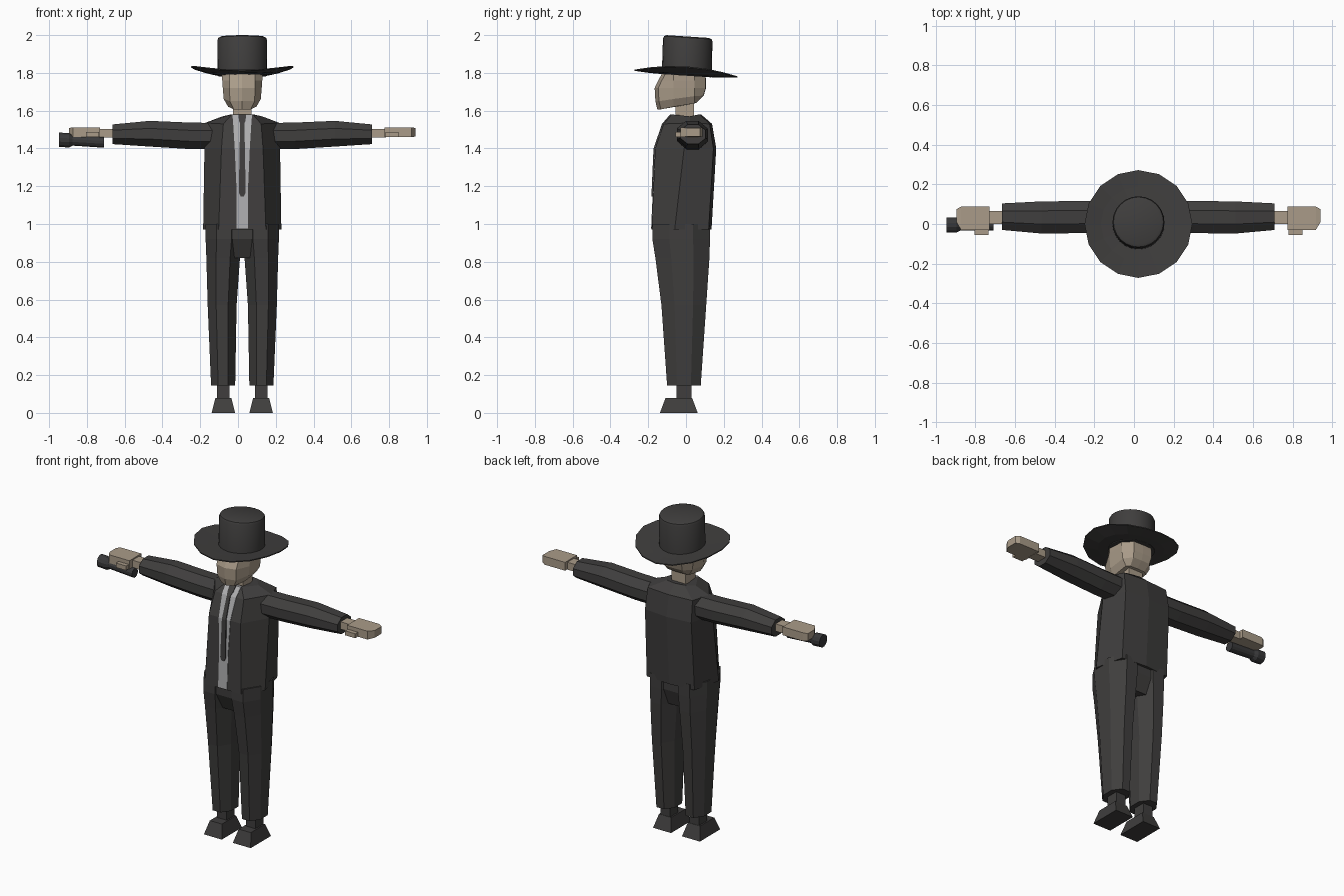
import bpy, bmesh, math

if "Cube" in bpy.data.objects:
    bpy.data.objects.remove(bpy.data.objects["Cube"])

CX = 0.0225  # body centre line


def material(name, r, g, b):
    m = bpy.data.materials.new(name)
    m.diffuse_color = (r, g, b, 1)
    m.use_nodes = True
    m.node_tree.nodes["Principled BSDF"].inputs["Base Color"].default_value = m.diffuse_color
    return m


CLOTH = material("dark_cloth", 0.05, 0.048, 0.047)
SKIN = material("skin", 0.40, 0.33, 0.25)
SHIRT = material("shirt_grey", 0.42, 0.42, 0.43)
DARK = material("dark_metal", 0.04, 0.04, 0.042)


def loft(name, rings, mat):
    """Skin a list of equal-length rings and cap both ends."""
    bm = bmesh.new()
    vs = [[bm.verts.new(p) for p in ring] for ring in rings]
    n = len(rings[0])
    for a, b in zip(vs, vs[1:]):
        for i in range(n):
            j = (i + 1) % n
            bm.faces.new((a[i], a[j], b[j], b[i]))
    bm.faces.new(vs[0])
    bm.faces.new(vs[-1])
    bmesh.ops.recalc_face_normals(bm, faces=bm.faces)
    me = bpy.data.meshes.new(name)
    bm.to_mesh(me)
    bm.free()
    me.materials.append(mat)
    ob = bpy.data.objects.new(name, me)
    bpy.context.collection.objects.link(ob)
    return ob


def smooth(ob):
    bpy.ops.object.select_all(action='DESELECT')
    ob.select_set(True)
    bpy.context.view_layer.objects.active = ob
    bpy.ops.object.shade_smooth_by_angle(angle=math.radians(35))


def oval(n, ru, rv):
    """Flat-sided polygon whose sides touch the given half sizes."""
    k = 1 / math.cos(math.pi / n)
    return [(ru * k * math.cos(2 * math.pi * (i + .5) / n),
             rv * k * math.sin(2 * math.pi * (i + .5) / n)) for i in range(n)]


def rect_z(x0, x1, y0, y1, z, s=1):
    return [(CX + s * x, y, z) for x, y in ((x0, y0), (x1, y0), (x1, y1), (x0, y1))]


def rect_x(x, y0, y1, z0, z1, s=1):
    return [(CX + s * x, y, z) for y, z in ((y0, z0), (y1, z0), (y1, z1), (y0, z1))]


def symmetric(half):
    """Close a half outline (x, y, z) running front to back."""
    left = [(-x, y, z) for x, y, z in reversed(half) if x > 0]
    return [(CX + x, y, z) for x, y, z in half + left]


# jacket body
loft("jacket", [symmetric(h) for h in (
    [(.125, -.182, .97), (.207, -.06, .97), (.165, .12, .97), (0, .135, .97)],
    [(.11, -.163, 1.40), (.200, -.01, 1.40), (.16, .145, 1.40), (0, .16, 1.40)],
    [(.10, -.118, 1.53), (.197, .02, 1.535), (.155, .125, 1.53), (0, .138, 1.53)],
    [(.055, -.075, 1.58), (.105, .02, 1.57), (.06, .07, 1.58), (0, .08, 1.58)])], CLOTH)


def front_y(z):
    pts = [(.97, -.182), (1.40, -.163), (1.53, -.118), (1.58, -.075)]
    for (z0, y0), (z1, y1) in zip(pts, pts[1:]):
        if z <= z1:
            return y0 + (y1 - y0) * (z - z0) / (z1 - z0)
    return pts[-1][1]


def strip(name, rows, lift, mat):
    """Thin band that follows the jacket front; rows are (z, half width)."""
    loft(name, [rect_z(-w, w, front_y(z) - lift, front_y(z) + .01, z)
                for z, w in rows], mat)


# shirt panel and tie
strip("shirt", [(.975, .031), (1.2, .031), (1.40, .040), (1.53, .048), (1.58, .052)], .003, SHIRT)
strip("tie", [(1.145, .008), (1.165, .018), (1.40, .014), (1.53, .011),
              (1.55, .018), (1.58, .020)], .009, CLOTH)

# neck and head
loft("neck", [rect_z(-.05, .05, -.055, .042, z) for z in (1.55, 1.67)], SKIN)
head = []
for zf, zb, yf, yb, wf, w, wb in (
        (1.607, 1.642, -.148, .055, .045, .075, .05),
        (1.65, 1.68, -.158, .092, .065, .098, .06),
        (1.72, 1.72, -.162, .104, .068, .103, .065),
        (1.76, 1.76, -.143, .104, .068, .106, .065),
        (1.81, 1.81, -.115, .098, .065, .106, .06)):
    at = lambda t: zf + (zb - zf) * t
    head.append(symmetric([(0, yf - .004, zf), (wf, yf + .015, zf), (w, -.065, at(.4)),
                           (w, .045, at(.9)), (wb, yb, zb), (0, yb + .002, zb)]))
loft("head", head, SKIN)


# hat: tilted brim curling up at the sides, and tall crown
def hat_ring(r, z, n, cy=0.0, curl=0.0):
    out = []
    for i in range(n):
        a = 2 * math.pi * i / n
        y = cy + r * math.sin(a)
        out.append((CX + r * math.cos(a), y, z - .065 * y + curl * math.cos(a) ** 2))
    return out


T = .006
loft("hat_brim", [hat_ring(.10, 1.785, 16), hat_ring(.19, 1.787, 16, 0, .014),
                  hat_ring(.272, 1.793, 16, 0, .036), hat_ring(.272, 1.793 + T, 16, 0, .036),
                  hat_ring(.19, 1.787 + 2 * T, 16, 0, .014), hat_ring(.10, 1.787 + 2 * T, 16)], CLOTH)
smooth(loft("hat_crown", [hat_ring(r, z, 24, cy) for r, z, cy in (
    (.132, 1.785, .004), (.131, 1.975, .009), (.126, 1.987, .010), (.112, 1.993, .010))], CLOTH))

# trouser seat
loft("trouser_seat", [rect_z(-.06, .06, -.125, .085, .82),
                      rect_z(-.11, .11, -.172, .118, .92),
                      rect_z(-.11, .11, -.175, .118, 1.0)], CLOTH)

for s, side in ((1, "left"), (-1, "right")):
    # trouser leg
    rings = []
    for z, x0, x1, y0, y1 in ((.145, .0375, .165, -.10, .078), (.57, .030, .183, -.13, .107),
                              (.82, .012, .190, -.162, .124), (.92, .0, .194, -.178, .127),
                              (1.0, .0, .194, -.176, .127)):
        xm, ym = (x0 + x1) / 2, (y0 + y1) / 2
        rings.append([(CX + s * (xm + u), ym + v, z)
                      for u, v in oval(8, (x1 - x0) / 2, (y1 - y0) / 2)])
    loft(side + "_trouser_leg", rings, CLOTH)

    # ankle and shoe
    loft(side + "_ankle", [rect_z(.067, .133, -.05, .03, z, s) for z in (.06, .18)], CLOTH)
    loft(side + "_shoe", [rect_z(.038, .162, -.138, .062, 0, s),
                          rect_z(.058, .142, -.108, .032, .08, s)], CLOTH)

    # sleeve
    rings = []
    for x, y, ry, z, rz in ((.15, .035, .08, 1.465, .070), (.28, .035, .081, 1.467, .070),
                            (.49, .033, .081, 1.478, .068), (.6875, .037, .067, 1.475, .052)):
        rings.append([(CX + s * x, y + u, z + v) for u, v in oval(8, ry, rz)])
    loft(side + "_sleeve", rings, CLOTH)

    # wrist, palm and thumb
    loft(side + "_wrist", [rect_x(x, .0, .065, 1.458, 1.504, s) for x in (.66, .76)], SKIN)
    loft(side + "_hand", [rect_x(.753, -.030, .088, 1.46, 1.512, s),
                          rect_x(.895, -.030, .088, 1.46, 1.512, s),
                          rect_x(.918, .008, .075, 1.463, 1.508, s)], SKIN)
    loft(side + "_thumb", [rect_x(x, -.056, -.02, 1.46, 1.488, s) for x in (.758, .828)], SKIN)

# hand torch under the right hand
torch = []
for x, r in ((-.71, .028), (-.875, .027), (-.895, .038), (-.947, .038)):
    z = 1.432 + .06 * (-.71 - x)
    torch.append([(x, -.005 + u, z + v) for u, v in oval(12, r, r)])
loft("torch_body", torch, DARK)
